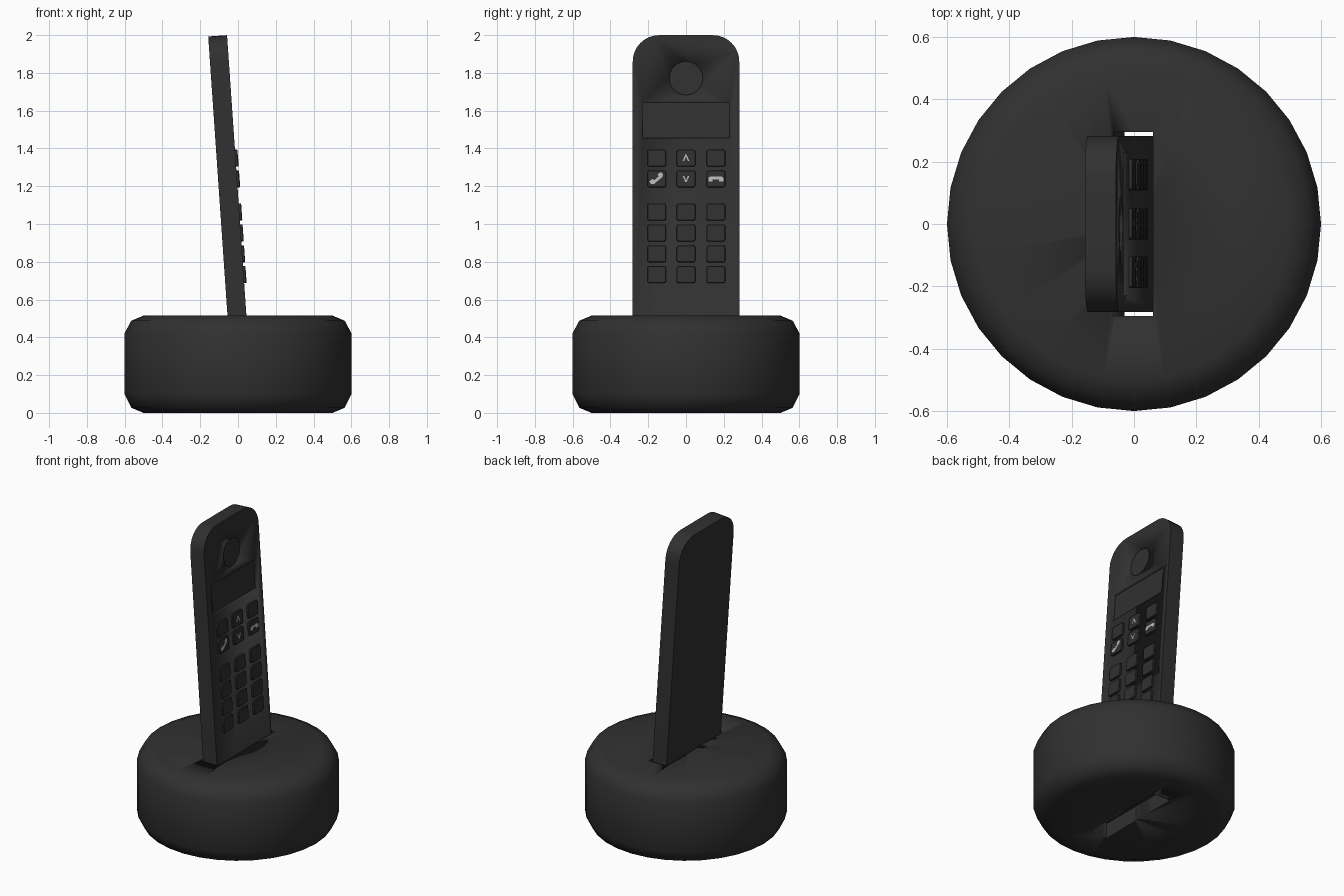
import bpy, bmesh, math
from mathutils import Matrix, Vector

if "Cube" in bpy.data.objects:
    bpy.data.objects.remove(bpy.data.objects["Cube"])

TILT = math.radians(-3.95)
LEAN = Matrix.Translation((0.030, 0, 0)) @ Matrix.Rotation(TILT, 4, 'Y')
FRONT = 0.05  # local x of the handset face


def material(name, v):
    m = bpy.data.materials.new(name)
    m.diffuse_color = (v, v, v, 1)
    m.use_nodes = True
    m.node_tree.nodes["Principled BSDF"].inputs["Base Color"].default_value = m.diffuse_color
    return m


DARK = material("dark_plastic", 0.03)
LIGHT = material("pale_print", 0.5)


def make(name, bm, mat=DARK, matrix=LEAN, angle=30):
    bmesh.ops.recalc_face_normals(bm, faces=bm.faces)
    me = bpy.data.meshes.new(name)
    bm.to_mesh(me)
    bm.free()
    me.transform(matrix)
    me.materials.append(mat)
    ob = bpy.data.objects.new(name, me)
    bpy.context.collection.objects.link(ob)
    bpy.ops.object.select_all(action='DESELECT')
    ob.select_set(True)
    bpy.context.view_layer.objects.active = ob
    bpy.ops.object.shade_smooth_by_angle(angle=math.radians(angle))
    return ob


def prism(name, outline, x0, x1, mat=DARK):
    """Extrude a (y, z) outline along local x."""
    bm = bmesh.new()
    f = bm.faces.new([bm.verts.new((x0, y, z)) for y, z in outline])
    r = bmesh.ops.extrude_face_region(bm, geom=[f])
    for v in r['geom']:
        if isinstance(v, bmesh.types.BMVert):
            v.co.x = x1
    return make(name, bm, mat)


def rect(y0, y1, z0, z1):
    return [(y0, z0), (y1, z0), (y1, z1), (y0, z1)]


def arc(cy, cz, r, a0, a1, n):
    return [(cy + r * math.cos(math.radians(a0 + (a1 - a0) * i / n)),
             cz + r * math.sin(math.radians(a0 + (a1 - a0) * i / n))) for i in range(n + 1)]


def cut(target, cutter):
    cutter.hide_render = True
    mod = target.modifiers.new("cut", 'BOOLEAN')
    mod.operation = 'DIFFERENCE'
    mod.solver = 'EXACT'
    mod.object = cutter
    bpy.context.view_layer.objects.active = target
    bpy.ops.object.modifier_move_to_index(modifier="cut", index=0)
    bpy.ops.object.modifier_apply(modifier="cut")
    bpy.data.objects.remove(cutter)


# Charging base: lathed drum with rounded rims
profile = [(0, 0), (0.50, 0), (0.565, 0.027), (0.60, 0.097),
           (0.60, 0.423), (0.565, 0.488), (0.50, 0.515), (0, 0.515)]
bm = bmesh.new()
vs = [bm.verts.new((r, 0, z)) for r, z in profile]
es = [bm.edges.new(p) for p in zip(vs, vs[1:])]
bmesh.ops.spin(bm, geom=vs + es, cent=(0, 0, 0), axis=(0, 0, 1), angle=math.tau, steps=32)
bmesh.ops.remove_doubles(bm, verts=bm.verts, dist=1e-5)
base = make("base", bm, matrix=Matrix.Identity(4), angle=50)

# Slot running through the base along the handset's lean
cut(base, prism("slot_cutter", rect(-0.295, 0.295, -0.2, 0.8), -0.06, 0.067))

# Handset body with rounded top corners
body = [(-0.282, 0.10), (0.282, 0.10)] + arc(0.142, 1.861, 0.14, 0, 90, 8) \
    + arc(-0.142, 1.861, 0.14, 90, 180, 8)
handset = prism("handset", body, -FRONT, FRONT)

# Recessed screen and earpiece
cut(handset, prism("screen_cutter", rect(-0.23, 0.23, 1.455, 1.642), FRONT - 0.016, FRONT + 0.1))
cut(handset, prism("earpiece_cutter", arc(0, 1.773, 0.089, 0, 348.75, 31), FRONT - 0.008, FRONT + 0.1))

# Keypad: three columns, six rows
COLS = (-0.155, 0.0, 0.158)
ROWS = (1.348, 1.238, 1.062, 0.951, 0.84, 0.73)
OUT = 0.013


def key(name, y, z):
    bm = bmesh.new()
    bmesh.ops.create_cube(bm, size=1)
    bmesh.ops.scale(bm, vec=(0.03, 0.10, 0.09), verts=bm.verts)
    bmesh.ops.translate(bm, vec=(FRONT + OUT - 0.015, y, z), verts=bm.verts)
    edges = [e for e in bm.edges if abs(e.verts[0].co.x - e.verts[1].co.x) > 0.01]
    bmesh.ops.bevel(bm, geom=edges, offset=0.012, segments=3, profile=0.5, affect='EDGES')
    top = [e for e in bm.edges if all(v.co.x > FRONT + 0.01 for v in e.verts)]
    bmesh.ops.bevel(bm, geom=top, offset=0.003, segments=1, affect='EDGES')
    make(name, bm)


for i, z in enumerate(ROWS):
    for j, y in enumerate(COLS):
        key(f"key_{i + 1}_{j + 1}", y, z)

# Printed key symbols: up and down chevrons, call and hang-up handsets
X0, X1 = FRONT + OUT - 0.001, FRONT + OUT + 0.001


def symbol(name, pts, y, z, turn=0, flip=1):
    c, s = math.cos(turn), math.sin(turn)
    prism(name, [(y + a * c - b * s * flip, z + a * s + b * c * flip) for a, b in pts], X0, X1, LIGHT)


chevron = [(-0.018, -0.016), (-0.010, -0.016), (0, 0.008), (0.010, -0.016), (0.018, -0.016), (0.004, 0.018), (-0.004, 0.018)]
receiver = [(-0.040, -0.014), (-0.018, -0.014), (-0.016, -0.003), (0.016, -0.003), (0.018, -0.014),
            (0.040, -0.014), (0.040, 0.004), (0.030, 0.012), (-0.030, 0.012), (-0.040, 0.004)]
symbol("up_symbol", chevron, COLS[1], ROWS[0])
symbol("down_symbol", chevron, COLS[1], ROWS[1], flip=-1)
symbol("call_symbol", receiver, COLS[0], ROWS[1], turn=math.radians(40), flip=-1)
symbol("hang_up_symbol", receiver, COLS[2], ROWS[1])
